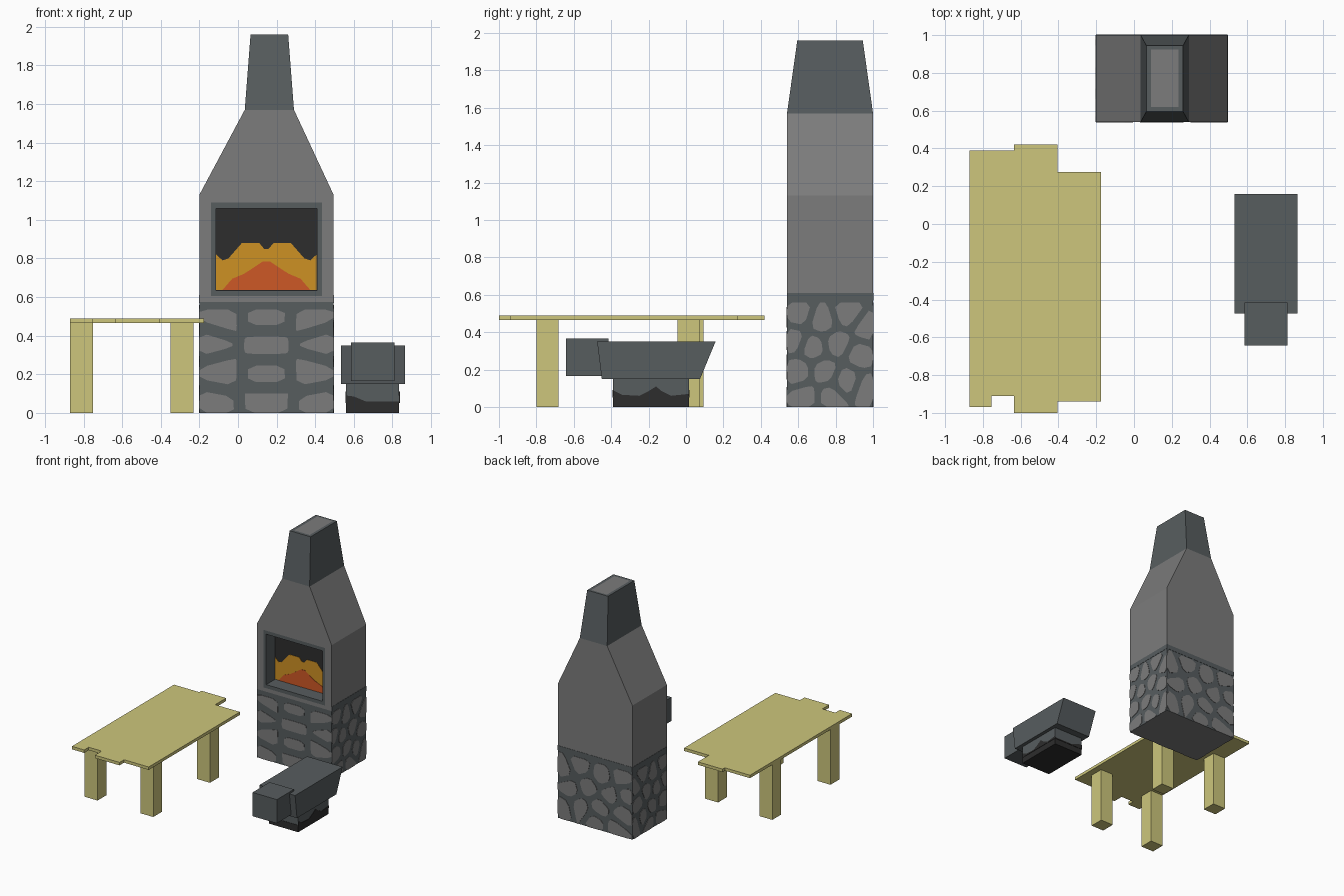
import bpy, bmesh
from mathutils import Vector

if "Cube" in bpy.data.objects:
    bpy.data.objects.remove(bpy.data.objects["Cube"])


def lin(c):
    c /= 255
    return c / 12.92 if c <= 0.04045 else ((c + 0.055) / 1.055) ** 2.4


def material(name, r, g, b):
    m = bpy.data.materials.new(name)
    m.diffuse_color = (lin(r), lin(g), lin(b), 1)
    m.use_nodes = True
    m.node_tree.nodes["Principled BSDF"].inputs["Base Color"].default_value = m.diffuse_color
    return m


GREY = material("grey_stone", 124, 124, 124)
SLATE = material("slate", 87, 93, 95)
BLACK = material("soot_black", 45, 45, 45)
WOOD = material("pale_wood", 205, 198, 124)
ORANGE = material("flame_orange", 206, 145, 36)
RED = material("flame_red", 206, 88, 38)


def finish(name, bm, *mats):
    bmesh.ops.recalc_face_normals(bm, faces=bm.faces[:])
    me = bpy.data.meshes.new(name)
    bm.to_mesh(me)
    bm.free()
    for m in mats:
        me.materials.append(m)
    ob = bpy.data.objects.new(name, me)
    bpy.context.collection.objects.link(ob)
    return ob


def loft(rings):
    """Stack rectangles (x0, x1, y0, y1, z); returns bmesh, side faces per level, top face."""
    bm = bmesh.new()
    loops = [[bm.verts.new(p) for p in ((a, c, z), (b, c, z), (b, d, z), (a, d, z))]
             for a, b, c, d, z in rings]
    bm.faces.new(loops[0][::-1])
    top = bm.faces.new(loops[-1])
    sides = [[bm.faces.new((lo[i], lo[(i + 1) % 4], hi[(i + 1) % 4], hi[i])) for i in range(4)]
             for lo, hi in zip(loops, loops[1:])]
    return bm, sides, top


def box(name, x0, x1, y0, y1, z0, z1, mat):
    finish(name, loft([(x0, x1, y0, y1, z0), (x0, x1, y0, y1, z1)])[0], mat)


def inset_to(bm, face, lo, hi):
    """Inset a rectangular face and snap the inner corners to the box lo..hi."""
    ring = bmesh.ops.inset_individual(bm, faces=[face], thickness=0.01)["faces"]
    c = face.calc_center_median()
    for v in face.verts:
        v.co = [lo[i] if v.co[i] < c[i] else hi[i] for i in range(3)]
    return ring


def plates(name, polys, axis, at, sign, mat, thick=0.003):
    """Thin painted shapes on a wall facing +/- x or y; points are (across, z)."""
    bm = bmesh.new()
    for poly in polys:
        pts = [Vector((at, u, v)) if axis == "x" else Vector((u, at, v)) for u, v in poly]
        push = Vector((sign * thick, 0, 0)) if axis == "x" else Vector((0, sign * thick, 0))
        a = [bm.verts.new(p) for p in pts]
        b = [bm.verts.new(p + push) for p in pts]
        bm.faces.new(a[::-1])
        bm.faces.new(b)
        n = len(a)
        for i in range(n):
            bm.faces.new((a[i], a[(i + 1) % n], b[(i + 1) % n], b[i]))
    finish(name, bm, mat)


def rect(a, b, c, d):
    return [(a, c), (b, c), (b, d), (a, d)]


def stones(seeds, bounds, gap):
    """Rounded cells around the seeds, separated by mortar gaps."""
    out = []
    for s in seeds:
        poly = [Vector(p) for p in rect(*bounds)]
        s = Vector(s)
        for o in seeds:
            o = Vector(o)
            if o == s:
                continue
            n = (o - s).normalized()
            k = (o + s).dot(n) / 2 - gap / 2
            new = []
            for p, q in zip(poly, poly[1:] + poly[:1]):
                dp, dq = p.dot(n) - k, q.dot(n) - k
                if dp <= 0:
                    new.append(p)
                if dp * dq < 0:
                    new.append(p.lerp(q, dp / (dp - dq)))
            poly = new
        if len(poly) > 2:
            out.append([p.lerp(q, t) for p, q in zip(poly, poly[1:] + poly[:1])
                        for t in (0.22, 0.78)])
    return out


# Furnace body, hood and chimney
X0, X1, Y0, Y1, CX = -0.2, 0.495, 0.54, 1.0, 0.147
bm, sides, top = loft([(X0, X1, Y0, Y1, 0), (X0, X1, Y0, Y1, 0.575), (X0, X1, Y0, Y1, 1.13),
                       (0.035, 0.29, Y0, Y1, 1.57), (0.065, 0.26, 0.595, 0.945, 1.96)])
for f in sides[0] + sides[3]:
    f.material_index = 1
# Flue mouth
for f in inset_to(bm, top, (0.09, 0.62, 1.96), (0.235, 0.925, 1.96)):
    f.material_index = 1
# Firebox: frame, then recess
front = sides[1][0]
inset_to(bm, front, (-0.14, Y0, 0.605), (0.435, Y0, 1.09))
slate = inset_to(bm, front, (-0.115, Y0, 0.635), (0.41, Y0, 1.06))
slate += inset_to(bm, front, (-0.115, 0.66, 0.635), (0.41, 0.66, 1.06))
for f in slate:
    f.material_index = 1
front.material_index = 2
finish("furnace", bm, GREY, SLATE, BLACK)


def mirrored(half):
    return half + [(2 * CX - x, z) for x, z in half[::-1]]


# Flames on the back wall of the firebox
plates("flame_outer", [mirrored([(-0.113, 0.637), (-0.113, 0.82), (-0.08, 0.79), (-0.05, 0.8),
       (0.02, 0.88), (0.11, 0.88), (0.135, 0.85)])], "y", 0.66, -1, ORANGE)
plates("flame_inner", [mirrored([(-0.08, 0.637), (-0.03, 0.695), (0.03, 0.72), (0.07, 0.745),
       (0.13, 0.785)])], "y", 0.66, -1, RED, 0.006)

# Stonework around the furnace base
half = [(-0.25, 0.49), (-0.29, 0.36), (-0.25, 0.21), (-0.28, 0.05)]
mid = [(0, 0.5), (0, 0.35), (0, 0.2), (0, 0.06)]
face_seeds = [(CX + x, z) for x, z in mid + half + [(-x, z) for x, z in half]]
side_seeds = [(0.6, 0.5), (0.73, 0.46), (0.86, 0.5), (0.97, 0.42), (0.57, 0.36), (0.68, 0.32),
              (0.81, 0.34), (0.93, 0.28), (0.6, 0.19), (0.74, 0.19), (0.86, 0.14), (0.97, 0.1),
              (0.64, 0.05), (0.77, 0.05)]
back_seeds = [(X0 + (y - 0.54) * 1.51, z) for y, z in side_seeds]
plates("front_stones", stones(face_seeds, (X0, X1, 0, 0.535), 0.06), "y", Y0, -1, GREY)
plates("back_stones", stones(back_seeds, (X0, X1, 0, 0.56), 0.045), "y", Y1, 1, GREY)
for name, at, s in (("left", X0, -1), ("right", X1, 1)):
    plates(name + "_stones", stones(side_seeds, (Y0, Y1, 0, 0.56), 0.036), "x", at, s, GREY)
    plates(name + "_mortar_band", [rect(Y0, Y1, 0.57, 0.61)], "x", at, s, SLATE, 0.002)
plates("back_mortar_band", [rect(X0, X1, 0.57, 0.61)], "y", Y1, 1, SLATE, 0.002)

# Table planks with uneven ends
for i, (a, b, c, d) in enumerate([(-0.87, -0.755, -0.97, 0.39), (-0.755, -0.635, -0.91, 0.39),
                                  (-0.635, -0.405, -1.0, 0.42), (-0.405, -0.175, -0.94, 0.275)]):
    box(f"table_plank_{i + 1}", a, b, c, d, 0.465, 0.49, WOOD)
# Table legs
for name, x, y in (("front_left", -0.87, -0.8), ("front_right", -0.35, -0.8),
                   ("back_left", -0.87, -0.025), ("back_right", -0.35, -0.045)):
    box(f"table_leg_{name}", x, x + 0.12, y, y + 0.118, 0, 0.466, WOOD)

# Anvil body, horn and foot
finish("anvil_body", loft([(0.533, 0.865, -0.45, 0.075, 0.15),
                           (0.533, 0.865, -0.475, 0.158, 0.35)])[0], SLATE)
box("anvil_horn", 0.585, 0.812, -0.642, -0.415, 0.165, 0.365, SLATE)
foot = (0.56, 0.835, -0.39, 0.015)
bm, sides, top = loft([(*foot, 0), (*foot, 0.055), (*foot, 0.15)])
for f in bm.faces:
    f.material_index = 1 if f.calc_center_median().z < 0.05 else 0
finish("anvil_foot", bm, SLATE, BLACK)
# Sooty wavy edge on the foot
wave = [(-0.39, 0.05), (0.015, 0.05), (0.015, 0.07), (-0.08, 0.06), (-0.13, 0.085),
        (-0.16, 0.11), (-0.2, 0.085), (-0.25, 0.06), (-0.34, 0.065), (-0.39, 0.09)]
for name, at, s in (("left", foot[0], -1), ("right", foot[1], 1)):
    plates(f"foot_soot_{name}", [wave], "x", at, s, BLACK)
for name, at, s in (("front", foot[2], -1), ("back", foot[3], 1)):
    plates(f"foot_soot_{name}", [[(0.56, 0.05), (0.835, 0.05), (0.835, 0.06), (0.66, 0.06),
                                  (0.6, 0.085), (0.56, 0.09)]], "y", at, s, BLACK)
